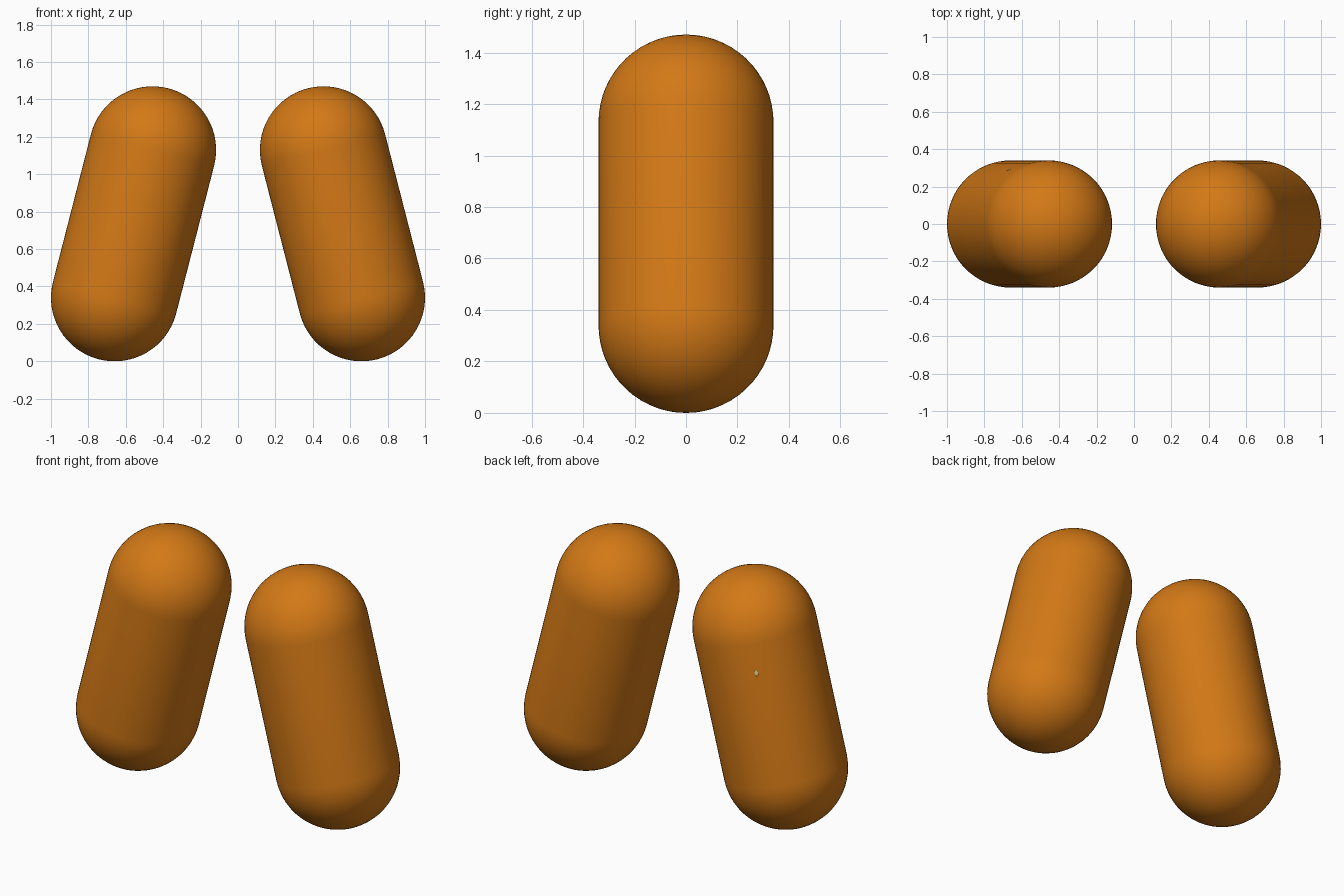
import bpy, bmesh
from math import sin, cos, pi, radians
from mathutils import Vector, Matrix

if "Cube" in bpy.data.objects:
    bpy.data.objects.remove(bpy.data.objects["Cube"])

R = 0.34
BOTTOM, TOP = Vector((0.66, 0, 0.34)), Vector((0.457, 0, 1.13))


def material(name, color):
    m = bpy.data.materials.new(name)
    m.diffuse_color = color
    m.use_nodes = True
    m.node_tree.nodes["Principled BSDF"].inputs["Base Color"].default_value = m.diffuse_color
    return m


def finish(name, bm, mat):
    me = bpy.data.meshes.new(name)
    bmesh.ops.recalc_face_normals(bm, faces=bm.faces)
    for f in bm.faces:
        f.smooth = True
    bm.to_mesh(me)
    bm.free()
    me.materials.append(mat)
    ob = bpy.data.objects.new(name, me)
    bpy.context.collection.objects.link(ob)
    return ob


def capsule(name, a, b, r, mat, steps=16, sides=64):
    """Lathe a round-ended profile along the line from a to b."""
    length = (b - a).length
    arc = [i * pi / 2 / steps for i in range(steps + 1)]
    profile = [(r * sin(t), -r * cos(t)) for t in arc]
    profile += [(r * cos(t), length + r * sin(t)) for t in arc]
    bm = bmesh.new()
    vs = [bm.verts.new((x, 0, z)) for x, z in profile]
    es = [bm.edges.new(p) for p in zip(vs, vs[1:])]
    bmesh.ops.spin(bm, geom=vs + es, cent=(0, 0, 0), axis=(0, 0, 1),
                   angle=2 * pi, steps=sides)
    bmesh.ops.remove_doubles(bm, verts=bm.verts, dist=1e-4)
    turn = (b - a).to_track_quat('Z', 'Y').to_matrix().to_4x4()
    bm.transform(Matrix.Translation(a) @ turn)
    return finish(name, bm, mat)


orange = material("orange", (0.65, 0.19, 0.008, 1))
cream = material("pale_speck", (0.7, 0.65, 0.3, 1))

# Pair of leaning capsules, mirrored about x = 0
for side, s in (("right", 1), ("left", -1)):
    flip = Vector((s, 1, 1))
    capsule(side + "_capsule", BOTTOM * flip, TOP * flip, R, orange)

# Tiny pale speck just breaking the back of the left capsule
a, b = BOTTOM * Vector((-1, 1, 1)), TOP * Vector((-1, 1, 1))
axis = (b - a).normalized()
side_dir = Vector((-axis.z, 0, axis.x))
phi = radians(58.5)
normal = side_dir * cos(phi) + Vector((0, 1, 0)) * sin(phi)
spot = a.lerp(b, 0.8) + normal * R
basis = Matrix((normal.cross(axis), axis, normal)).transposed().to_4x4()
bm = bmesh.new()
bmesh.ops.create_uvsphere(bm, u_segments=12, v_segments=8, radius=1)
bm.transform(Matrix.Translation(spot) @ basis @ Matrix.Diagonal((0.01, 0.018, 0.002, 1)))
finish("speck", bm, cream)
